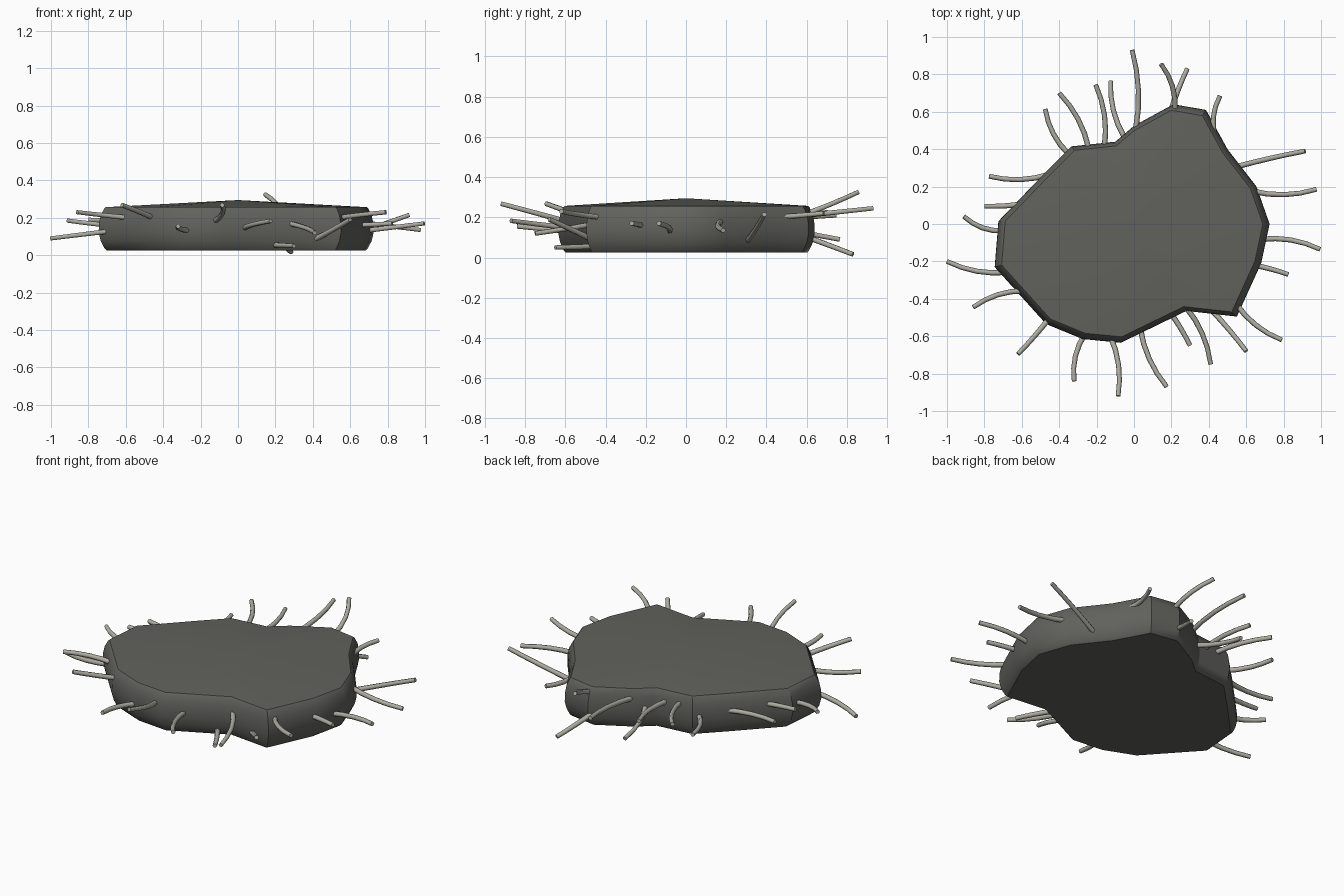
import bpy, bmesh, math
from mathutils import Vector, geometry

if "Cube" in bpy.data.objects:
    bpy.data.objects.remove(bpy.data.objects["Cube"])

# Slab outline, counter-clockwise at its widest level
outline = [Vector(p) for p in (
    (.725, 0), (.655, .20), (.50, .40), (.385, .61), (.21, .64), (0, .525),
    (-.10, .44), (-.335, .415), (-.48, .27), (-.725, .015), (-.745, -.23),
    (-.47, -.535), (-.275, -.615), (-.07, -.635), (.28, -.465), (.55, -.495),
    (.68, -.21))]
# Side profile: height, scale of outline
profile = [(.025, .94), (.036, .957), (.075, .985), (.12, 1.0), (.17, .998),
           (.215, .985), (.25, .96), (.257, .95)]

# Root slab
bm = bmesh.new()
rings = [[bm.verts.new((p.x * s, p.y * s, z)) for p in outline] for z, s in profile]
n = len(outline)
for a, b in zip(rings, rings[1:]):
    for i in range(n):
        j = (i + 1) % n
        bm.faces.new((a[i], a[j], b[j], b[i]))
bm.faces.new(rings[0][::-1])
apex = bm.verts.new((0, 0, .295))
for i in range(n):
    bm.faces.new((rings[-1][i], rings[-1][(i + 1) % n], apex))
mesh = bpy.data.meshes.new("slab")
bm.to_mesh(mesh)
bm.free()
slab = bpy.data.objects.new("slab", mesh)
bpy.context.collection.objects.link(slab)
bpy.context.view_layer.objects.active = slab
slab.select_set(True)
bpy.ops.object.shade_smooth_by_angle(angle=math.radians(32))
mat = bpy.data.materials.new("dark_grey")
mat.diffuse_color = (.12, .12, .11, 1)
mat.use_nodes = True
mat.node_tree.nodes["Principled BSDF"].inputs["Base Color"].default_value = mat.diffuse_color
mesh.materials.append(mat)

light = bpy.data.materials.new("pale_grey")
light.diffuse_color = (.42, .41, .36, 1)
light.use_nodes = True
light.node_tree.nodes["Principled BSDF"].inputs["Base Color"].default_value = light.diffuse_color


def rim_point(deg):
    """Where a ray from the centre crosses the outline."""
    d = Vector((math.cos(math.radians(deg)), math.sin(math.radians(deg)))) * 2
    for i in range(n):
        hit = geometry.intersect_line_line_2d((0, 0), d, outline[i], outline[(i + 1) % n])
        if hit:
            return hit
    return d * .33


def hair(name, deg, tx, ty, z0, z1, bend):
    base = rim_point(deg) * .95
    start, tip = Vector((*base, z0)), Vector((tx, ty, z1))
    d = tip - start
    side = Vector((-d.y, d.x, 0)).normalized() * bend
    cu = bpy.data.curves.new(name, 'CURVE')
    cu.dimensions = '3D'
    cu.bevel_depth = .014
    cu.bevel_resolution = 1
    cu.use_fill_caps = True
    sp = cu.splines.new('POLY')
    sp.points.add(4)
    for k, pt in enumerate(sp.points):
        t = k / 4
        pt.co = (*(start + d * t + side * 4 * t * (1 - t)), 1)
        pt.radius = 1.05 - .15 * t
    cu.materials.append(light)
    bpy.context.collection.objects.link(bpy.data.objects.new(name, cu))


# Strands by side: base angle, tip x, tip y, base z, tip z
right = [(29.5, .915, .39, .08, .215), (15.7, .975, .185, .18, .135),
         (-7, .995, -.135, .13, .17), (-19, .825, -.27, .16, .17),
         (-38, .79, -.62, .20, .23)]
front = [(-48, .60, -.68, .085, .19), (-58, .41, -.75, .17, .12),
         (-67.6, .30, -.65, .055, .05), (-86.6, .175, -.87, .145, .183),
         (-102, -.085, -.92, .18, .268), (-114, -.32, -.84, .13, .155),
         (-132, -.62, -.695, .20, .268)]
left = [(-148.5, -.86, -.445, .20, .23), (-159, -1.0, -.20, .13, .09),
        (183, -.91, .04, .16, .185), (170, -.80, .095, .18, .19),
        (149, -.775, .255, .16, .17)]
back = [(133, -.475, .615, .14, .15), (121, -.40, .70, .20, .225),
        (111, -.205, .745, .19, .21), (96, -.125, .765, .15, .09),
        (89, -.01, .93, .20, .245), (70, .145, .855, .22, .325),
        (72, .285, .83, .10, .016), (46, .46, .685, .20, .22)]
bends = "0-+0-0+0-+-0-++0++--+--0+"  # bow direction of each strand
for i, (s, b) in enumerate(zip(right + front + left + back, bends)):
    hair(f"strand_{i + 1}", *s, {"0": .004, "+": .024, "-": -.024}[b])
